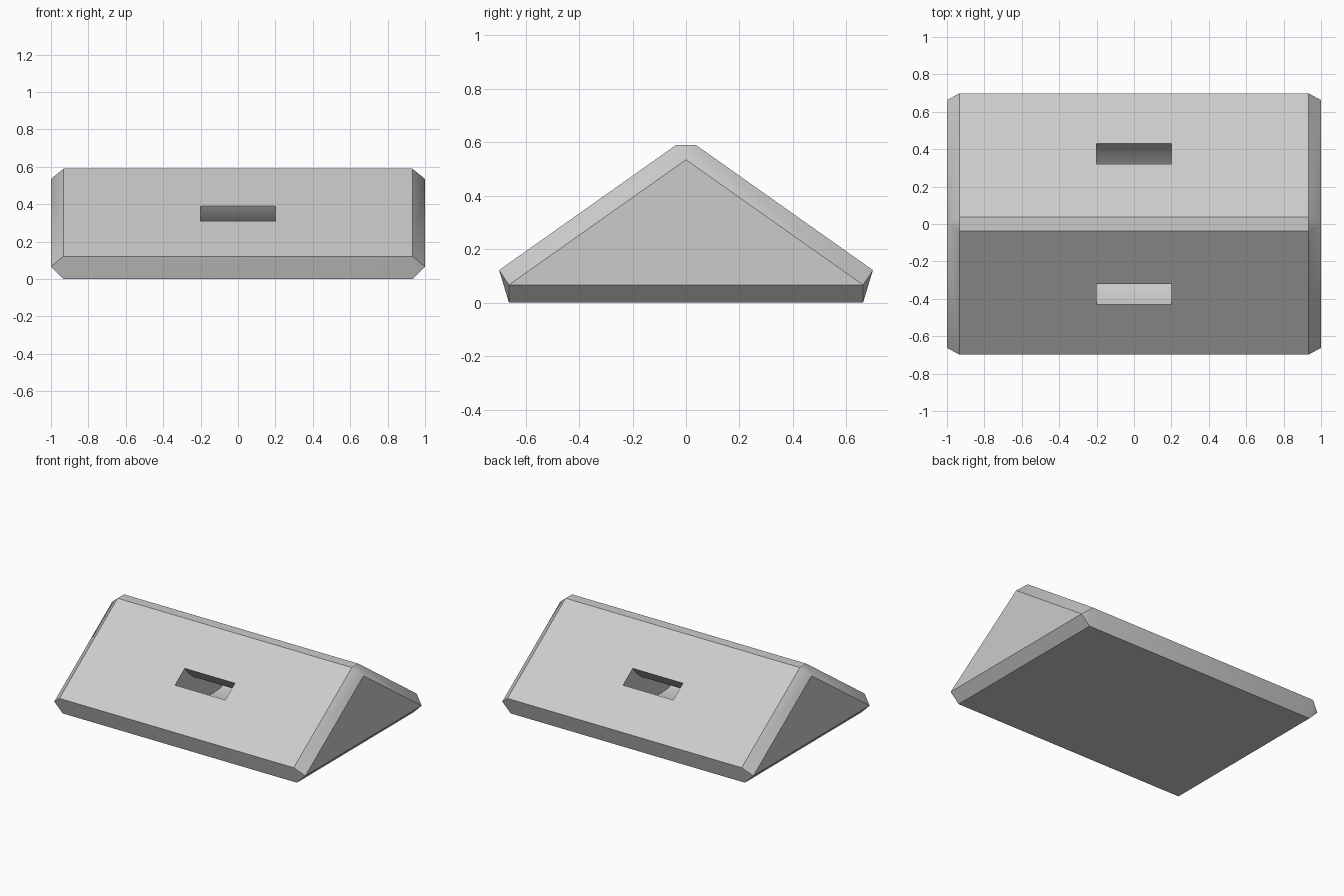
import bpy, bmesh, math

if "Cube" in bpy.data.objects:
    bpy.data.objects.remove(bpy.data.objects["Cube"])

grey = bpy.data.materials.new("light grey")
grey.diffuse_color = (0.6, 0.6, 0.6, 1)
grey.use_nodes = True
grey.node_tree.nodes["Principled BSDF"].inputs["Base Color"].default_value = grey.diffuse_color


def add_object(name, bm):
    bmesh.ops.recalc_face_normals(bm, faces=bm.faces)
    mesh = bpy.data.meshes.new(name)
    bm.to_mesh(mesh)
    bm.free()
    mesh.materials.append(grey)
    obj = bpy.data.objects.new(name, mesh)
    bpy.context.collection.objects.link(obj)
    return obj


# Chamfered triangular prism
HALF, INNER = 1.0, 0.933        # end faces, start of end chamfers
RUN, RISE, CUT = 0.662, 0.468, 0.037
bm = bmesh.new()
for sx in (-1, 1):
    bm.verts.new((sx * HALF, 0, 0.067 + RISE))
    for sy in (-1, 1):
        bm.verts.new((sx * HALF, sy * RUN, 0.067))
        bm.verts.new((sx * INNER, sy * RUN, 0))
        bm.verts.new((sx * INNER, sy * (RUN + CUT), 0.122))
        bm.verts.new((sx * INNER, sy * CUT, 0.122 + RISE))
bmesh.ops.convex_hull(bm, input=bm.verts)
bmesh.ops.dissolve_limit(bm, angle_limit=math.radians(1),
                         verts=bm.verts, edges=bm.edges)
body = add_object("wedge_body", bm)

# Ring around the virtual ridge: cuts a curved tunnel from slope to slope
STEPS, apex = 96, 0.122 + RISE + CUT * RISE / RUN
bm = bmesh.new()
rings = []
for i in range(STEPS):
    a = 2 * math.pi * (i + 0.5) / STEPS
    rings.append([bm.verts.new((x, r * math.cos(a), apex + r * math.sin(a)))
                  for x, r in ((-0.2, 0.392), (0.2, 0.392),
                               (0.2, 0.528), (-0.2, 0.528))])
for i in range(STEPS):
    p, q = rings[i], rings[(i + 1) % STEPS]
    for k in range(4):
        m = (k + 1) % 4
        bm.faces.new((p[k], p[m], q[m], q[k]))
cutter = add_object("tunnel_cutter", bm)
cutter.hide_render = True

# Cut the tunnel, then drop the cutter
mod = body.modifiers.new("tunnel", 'BOOLEAN')
mod.operation = 'DIFFERENCE'
mod.solver = 'EXACT'
mod.object = cutter
bpy.context.view_layer.objects.active = body
body.select_set(True)
bpy.ops.object.modifier_apply(modifier=mod.name)
bpy.data.objects.remove(cutter)
bpy.ops.object.shade_smooth_by_angle(angle=math.radians(30))
